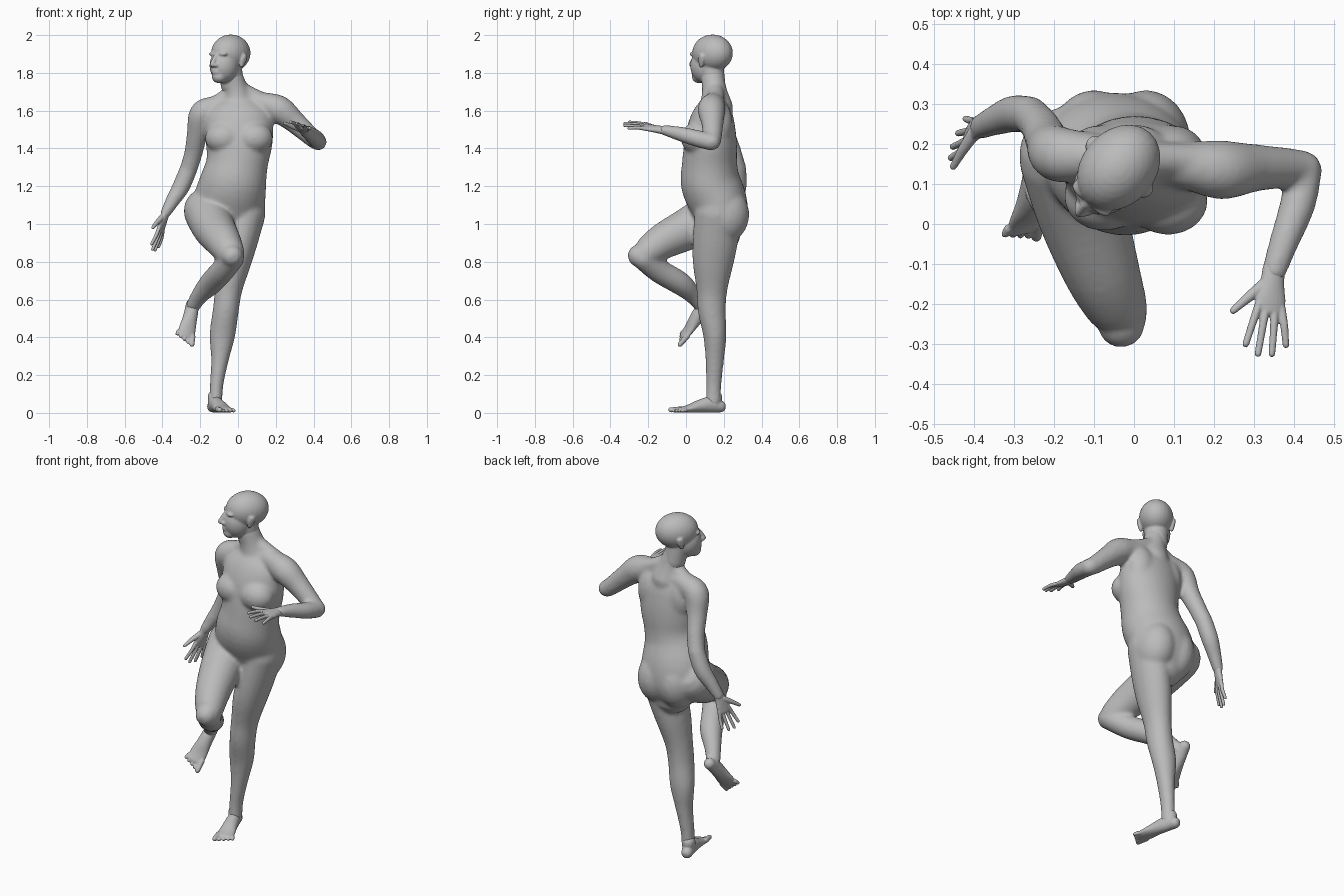
import bpy
import bmesh
import math
from mathutils import Matrix, Vector

default_cube = bpy.data.objects.get("Cube")
if default_cube:
    bpy.data.objects.remove(default_cube, do_unlink=True)

grey = bpy.data.materials.new("plain grey")
grey.use_nodes = True
grey.diffuse_color = (.5, .5, .5, 1)
grey.node_tree.nodes["Principled BSDF"].inputs["Base Color"].default_value = (.5, .5, .5, 1)

AXIS_X, AXIS_Y, AXIS_Z = Vector((1, 0, 0)), Vector((0, 1, 0)), Vector((0, 0, 1))
IDENTITY = Matrix.Identity(4)


def catmull(before, start, end, after, t):
    """Smooth interpolation of one value along a path."""
    return .5 * (2 * start + (end - before) * t
                 + (2 * before - 5 * start + 4 * end - after) * t * t
                 + (3 * start - before - 3 * end + after) * t ** 3)


def smooth_path(points, steps=4):
    rows = [tuple(p) if len(p) == 5 else tuple(p) + (p[3],) for p in points]
    padded = [rows[0]] + rows + [rows[-1]]
    result = []
    for i in range(len(rows) - 1):
        for step in range(steps):
            result.append([catmull(*values, step / steps) for values in zip(*padded[i:i + 4])])
    return result + [list(rows[-1])]


def tube(bm, points, side=AXIS_X, matrix=IDENTITY, sides=20):
    """Round-ended limb through points (x, y, z, half width, half depth)."""
    path = smooth_path(points)
    centres = [Vector(p[:3]) for p in path]
    last = len(path) - 1
    sections = []
    for i, row in enumerate(path):
        tangent = (centres[min(i + 1, last)] - centres[max(i - 1, 0)]).normalized()
        sections.append((centres[i], tangent, row[3], row[4]))

    def dome(section, sign):
        centre, tangent, wide, deep = section
        radius = min(wide, deep) * sign
        return [(centre + tangent * radius * math.sin(a), tangent,
                 wide * math.cos(a), deep * math.cos(a)) for a in (.4, .8, 1.2)]

    sections = dome(sections[0], -1)[::-1] + sections + dome(sections[-1], 1)
    rings = []
    for centre, tangent, wide, deep in sections:
        across = (side - tangent * side.dot(tangent)).normalized()
        through = tangent.cross(across)
        ring = []
        for k in range(sides):
            angle = math.tau * k / sides
            offset = across * wide * math.cos(angle) + through * deep * math.sin(angle)
            ring.append(bm.verts.new(matrix @ (centre + offset)))
        rings.append(ring)
    for lower, upper in zip(rings, rings[1:]):
        for k in range(sides):
            n = (k + 1) % sides
            bm.faces.new((lower[k], lower[n], upper[n], upper[k]))
    bm.faces.new(rings[0][::-1])
    bm.faces.new(rings[-1])


def ball(bm, centre, radii, matrix=IDENTITY):
    shape = matrix @ Matrix.Translation(centre) @ Matrix.Diagonal((*radii, 1))
    bmesh.ops.create_uvsphere(bm, u_segments=24, v_segments=16, radius=1, matrix=shape)


def skin(name, bm, voxel, passes):
    """Fuse the overlapping volumes into one smooth surface."""
    bmesh.ops.recalc_face_normals(bm, faces=bm.faces[:])
    mesh = bpy.data.meshes.new(name)
    bm.to_mesh(mesh)
    bm.free()
    mesh.materials.append(grey)
    obj = bpy.data.objects.new(name, mesh)
    bpy.context.collection.objects.link(obj)
    remesh = obj.modifiers.new("fuse", 'REMESH')
    remesh.mode = 'VOXEL'
    remesh.voxel_size = voxel
    remesh.use_smooth_shade = True
    relax = obj.modifiers.new("relax", 'SMOOTH')
    relax.factor = .5
    relax.iterations = passes


def frame(origin, forward, up):
    """Local frame whose -y axis points forward."""
    y = -Vector(forward).normalized()
    x = y.cross(Vector(up)).normalized()
    z = x.cross(y)
    matrix = Matrix((x, y, z)).transposed().to_4x4()
    matrix.translation = origin
    return matrix


# Torso from crotch to collar, then neck
body = bmesh.new()
tube(body, [(-.04, .19, .95, .12, .1), (-.045, .19, 1.03, .18, .138),
            (-.045, .168, 1.12, .19, .155), (-.025, .13, 1.22, .177, .158),
            (-.005, .125, 1.32, .163, .146), (.005, .13, 1.42, .176, .14),
            (.005, .135, 1.51, .182, .128), (.005, .145, 1.59, .167, .105),
            (.005, .155, 1.65, .1, .07)], sides=32)
tube(body, [(.005, .16, 1.62, .09), (-.012, .15, 1.71, .066), (-.035, .14, 1.78, .062)])

# Slope from neck to shoulders
tube(body, [(.17, .155, 1.64, .045), (.09, .16, 1.672, .043), (.015, .155, 1.71, .045)], AXIS_Y)
tube(body, [(-.17, .175, 1.605, .048), (-.1, .165, 1.645, .045), (-.035, .155, 1.69, .045)], AXIS_Y)

# Chest, shoulder blades and buttocks
for x, y in ((.085, .058), (-.075, .068)):
    ball(body, (x, y, 1.455), (.1, .086, .085))
for x in (.095, -.085):
    ball(body, (x, .172, 1.53), (.085, .075, .13))
for x in (.03, -.1):
    ball(body, (x, .203, 1.05), (.112, .132, .15))

# Standing leg
tube(body, [(.04, .17, 1.06, .107, .125), (.01, .155, .91, .095, .12),
            (-.02, .143, .79, .087, .108), (-.05, .137, .65, .072, .082),
            (-.065, .137, .54, .069, .074), (-.083, .153, .41, .068, .062),
            (-.096, .152, .28, .047, .049), (-.113, .147, .15, .036, .041),
            (-.118, .145, .06, .036, .04)])

# Raised thigh and shin
tube(body, [(-.165, .17, 1.07, .124), (-.13, .03, .985, .114),
            (-.08, -.12, .91, .096), (-.04, -.215, .845, .076), (-.032, -.25, .832, .06)])
tube(body, [(-.03, -.225, .82, .064), (-.085, -.14, .75, .064), (-.145, -.03, .685, .062),
            (-.2, .035, .625, .047), (-.236, .08, .57, .039)])

# Left arm, bent forward
tube(body, [(.05, .155, 1.65, .05), (.14, .145, 1.635, .062), (.22, .135, 1.605, .074),
            (.3, .14, 1.54, .06), (.395, .14, 1.455, .049), (.424, .137, 1.435, .046)], AXIS_Y)
tube(body, [(.425, .133, 1.433, .045), (.409, .05, 1.455, .045),
            (.373, -.05, 1.482, .037), (.349, -.12, 1.497, .032, .026)])

# Right arm, hanging behind
tube(body, [(-.04, .165, 1.64, .05), (-.13, .17, 1.615, .062), (-.19, .175, 1.58, .07),
            (-.215, .205, 1.48, .056), (-.235, .245, 1.38, .049), (-.258, .27, 1.3, .047)])
tube(body, [(-.258, .272, 1.3, .047), (-.3, .275, 1.2, .047),
            (-.348, .258, 1.12, .038), (-.385, .242, 1.055, .028, .032)])
skin("body", body, .009, 14)

# Head, turned toward the right shoulder
head = bmesh.new()
turn = Matrix.Translation((-.05, .127, 1.88)) @ Matrix.Rotation(-.72, 4, 'Z')
ball(head, (0, .018, .025), (.093, .118, .098), turn)
ball(head, (0, -.035, -.042), (.075, .081, .093), turn)
ball(head, (0, -.075, -.1), (.04, .04, .035), turn)
tube(head, [(0, .03, -.15, .06), (0, .01, -.05, .065)], matrix=turn)
tube(head, [(0, -.103, .012, .011), (0, -.12, -.015, .012), (0, -.129, -.035, .015)], matrix=turn)
for z in (-.066, -.079):
    ball(head, (0, -.106, z), (.026, .014, .008), turn)
for s in (-1, 1):
    ball(head, (s * .03, -.085, .02), (.032, .018, .013), turn)
    ball(head, (s * .014, -.115, -.04), (.012, .015, .011), turn)
    tube(head, [(s * .083, .01, -.045, .008, .012), (s * .092, .017, -.015, .009, .02),
                (s * .096, .023, .01, .009, .017)], matrix=turn)
skin("head", head, .005, 9)


def make_hand(name, matrix):
    hand = bmesh.new()
    tube(hand, [(0, .02, 0, .028, .022), (0, -.025, 0, .032, .019),
                (0, -.06, 0, .039, .016), (0, -.088, 0, .036, .013)], matrix=matrix)
    for x, reach in ((-.029, .17), (-.01, .19), (.01, .185), (.029, .157)):
        tube(hand, [(x, -.075, 0, .011), (x * 1.4, -.12, .003, .01),
                    (x * 1.8, -reach - .01, -.004, .0085)], matrix=matrix, sides=12)
    tube(hand, [(-.015, -.02, -.004, .017), (-.055, -.06, -.008, .013),
                (-.092, -.1, -.008, .009)], matrix=matrix, sides=12)
    skin(name, hand, .0035, 2)


make_hand("left_hand", frame((.347, -.13, 1.498), (-.02, -.205, .035), (.3, 0, 1)))
make_hand("right_hand", frame((-.386, .241, 1.05), (-.06, -.035, -.2), (.9, -.4, -.3)))


def make_foot(name, matrix, outer):
    foot = bmesh.new()
    tube(foot, [(0, .035, .034, .031, .032), (0, -.02, .043, .036, .042),
                (0, -.08, .035, .04, .034), (0, -.14, .022, .047, .021),
                (0, -.185, .016, .046, .014)], matrix=matrix)
    tube(foot, [(0, .005, .085, .036, .04), (0, 0, .04, .035, .04)], matrix=matrix)
    for i in range(5):
        x = outer * (i * .02 - .036)
        thick = .016 if i == 0 else .0115
        tube(foot, [(x, -.17, thick + .003, thick), (x * 1.12, -.226 + i * .009, thick, thick * .85)],
             matrix=matrix, sides=12)
    skin(name, foot, .0045, 4)


make_foot("left_foot", frame((-.123, .147, 0), (.3, -1, 0), AXIS_Z), 1)
make_foot("right_foot", frame((-.264, .128, .527), (-.1, -.7, -.7), (.46, -.75, .6)), -1)
